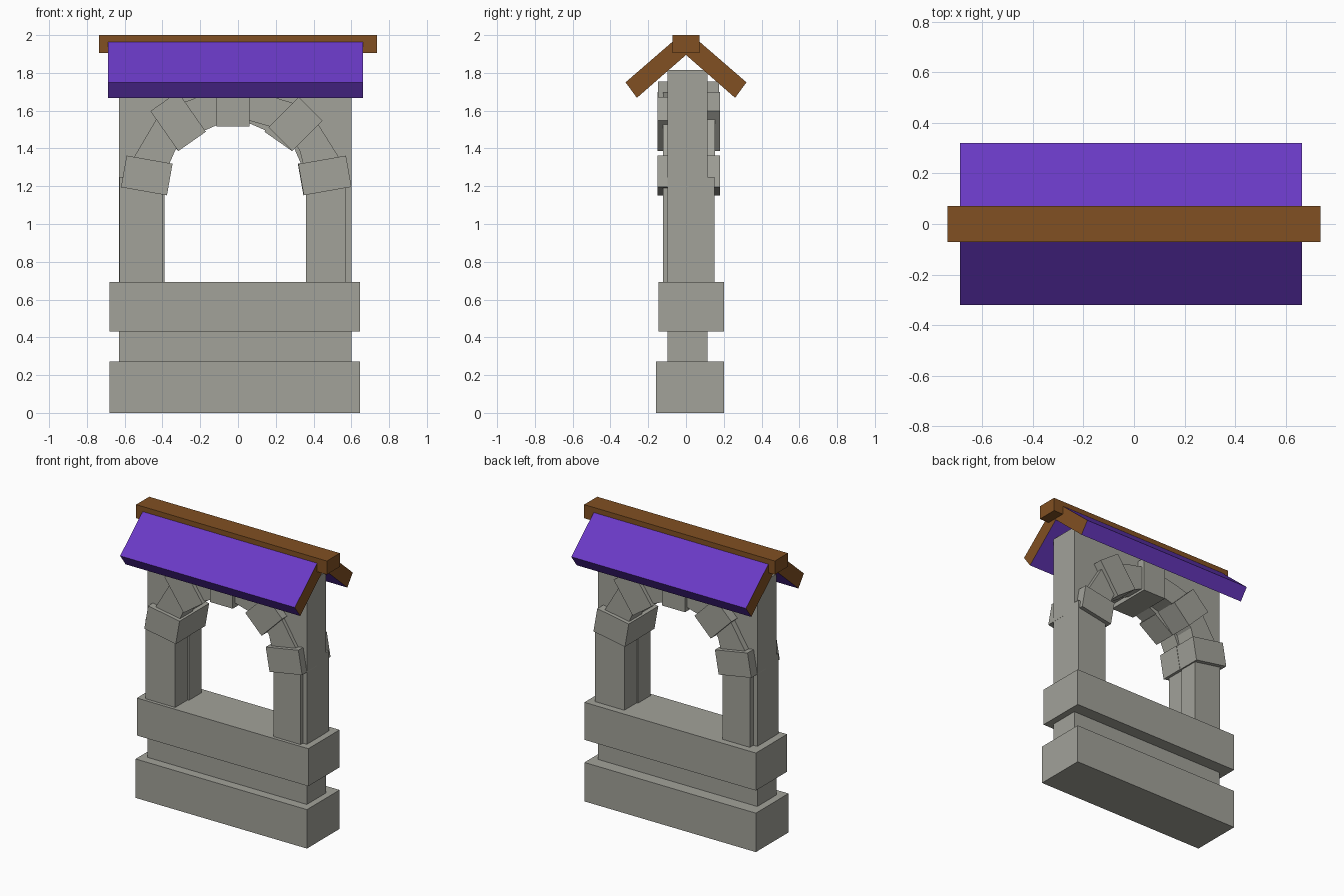
import bpy, bmesh, math

if "Cube" in bpy.data.objects:
    bpy.data.objects.remove(bpy.data.objects["Cube"])

def material(name, rgb):
    m = bpy.data.materials.new(name)
    m.diffuse_color = (*rgb, 1)
    m.use_nodes = True
    m.node_tree.nodes["Principled BSDF"].inputs["Base Color"].default_value = m.diffuse_color
    return m

STONE = material("grey stone", (0.36, 0.36, 0.32))
WOOD = material("brown wood", (0.22, 0.08, 0.016))
TILE = material("purple roof", (0.145, 0.042, 0.56))
CX, CY = -0.015, 0.015   # half-turn centre of the arch

def build(name, loop, offset, mats):
    """Extrude a planar loop of 3D points by an offset vector."""
    bm = bmesh.new()
    face = bm.faces.new([bm.verts.new(p) for p in loop])
    ext = bmesh.ops.extrude_face_region(bm, geom=[face], use_keep_orig=True)
    verts = [g for g in ext["geom"] if isinstance(g, bmesh.types.BMVert)]
    bmesh.ops.translate(bm, verts=verts, vec=offset)
    bmesh.ops.recalc_face_normals(bm, faces=bm.faces)
    if len(mats) > 1:   # second colour on the end faces
        bm.normal_update()
        for f in bm.faces:
            f.material_index = int(abs(f.normal.x) > 0.9)
    me = bpy.data.meshes.new(name)
    bm.to_mesh(me)
    bm.free()
    for m in mats:
        me.materials.append(m)
    ob = bpy.data.objects.new(name, me)
    bpy.context.collection.objects.link(ob)
    return ob

def prism(name, xz, y0, y1, mat=STONE):
    return build(name, [(x, y0, z) for x, z in xz], (0, y1 - y0, 0), [mat])

def box(name, x0, x1, y0, y1, z0, z1, mat=STONE):
    return prism(name, [(x0, z0), (x1, z0), (x1, z1), (x0, z1)], y0, y1, mat)

def both_sides(name, xz, y_front):
    """Front half of an arch part and its half-turned copy at the back."""
    prism("front_" + name, xz, y_front, CY)
    prism("back_" + name, [(2 * CX - x, z) for x, z in xz], CY, 2 * CY - y_front)

def tilted(cx, cz, w, h, deg):
    a = math.radians(deg)
    c, s = math.cos(a), math.sin(a)
    return [(cx + u * w / 2 * c - v * h / 2 * s, cz + u * w / 2 * s + v * h / 2 * c)
            for u, v in ((-1, -1), (1, -1), (1, 1), (-1, 1))]

# stone courses
box("base_course", -0.68, 0.645, -0.16, 0.20, 0, 0.272)
box("upper_course", -0.68, 0.645, -0.145, 0.20, 0.43, 0.692)
box("middle_course", -0.63, 0.60, -0.097, 0.113, 0.272, 0.43)

# wall with arched opening, slightly wider than the arch lining
prism("arched_wall", [
    (-0.63, 0.69), (-0.63, 1.815), (0.60, 1.815), (0.60, 0.69), (0.37, 0.69), (0.37, 1.25),
    (0.34, 1.41), (0.19, 1.53), (0.05, 1.57), (-0.10, 1.56), (-0.22, 1.51),
    (-0.36, 1.41), (-0.405, 1.25), (-0.405, 0.69)], -0.097, 0.113)

# pillars
for side, x0, x1 in (("left", -0.628, -0.40), ("right", 0.36, 0.57)):
    both_sides(side + "_pillar", [(x0, 0.69), (x1, 0.69), (x1, 1.25), (x0, 1.25)], -0.122)

# recessed arch stones
recessed = {
    "lower_left": [(-0.385, 1.27), (-0.33, 1.395), (-0.29, 1.46), (-0.40, 1.61), (-0.547, 1.36), (-0.60, 1.26)],
    "upper_left": [(-0.25, 1.465), (-0.20, 1.485), (-0.08, 1.537), (-0.08, 1.70), (-0.20, 1.675), (-0.33, 1.63)],
    "lower_right": [(0.36, 1.26), (0.325, 1.395), (0.26, 1.46), (0.36, 1.63), (0.53, 1.36), (0.57, 1.26)],
    "upper_right": [(0.24, 1.49), (0.166, 1.517), (0.05, 1.55), (0.05, 1.70), (0.193, 1.67), (0.31, 1.635)],
}
for k, loop in recessed.items():
    both_sides(k + "_arch_stone", loop, -0.123)

# protruding arch stones
proud = {
    "left_springer": (-0.483, 1.257, 0.247, 0.17, -10),
    "right_springer": (0.46, 1.257, 0.256, 0.168, 10),
    "left_shoulder": (-0.317, 1.543, 0.258, 0.178, -55),
    "right_shoulder": (0.304, 1.53, 0.226, 0.178, 45),
}
for k, args in proud.items():
    both_sides(k + "_stone", tilted(*args), -0.15)
box("keystone", -0.115, 0.062, -0.147, 0.175, 1.515, 1.755)

# roof slopes with wooden ends, and ridge beam
for name, s in (("front_roof", -1), ("back_roof", 1)):
    yz = [(0.32, 1.75), (0.26, 1.668), (0.0, 1.895), (0.0, 2.0 - 0.002), (0.06, 1.975)]
    build(name, [(-0.687, s * y, z) for y, z in yz], (1.35, 0, 0), [TILE, WOOD])
box("ridge_beam", -0.737, 0.737, -0.072, 0.072, 1.905, 2.0, WOOD)
